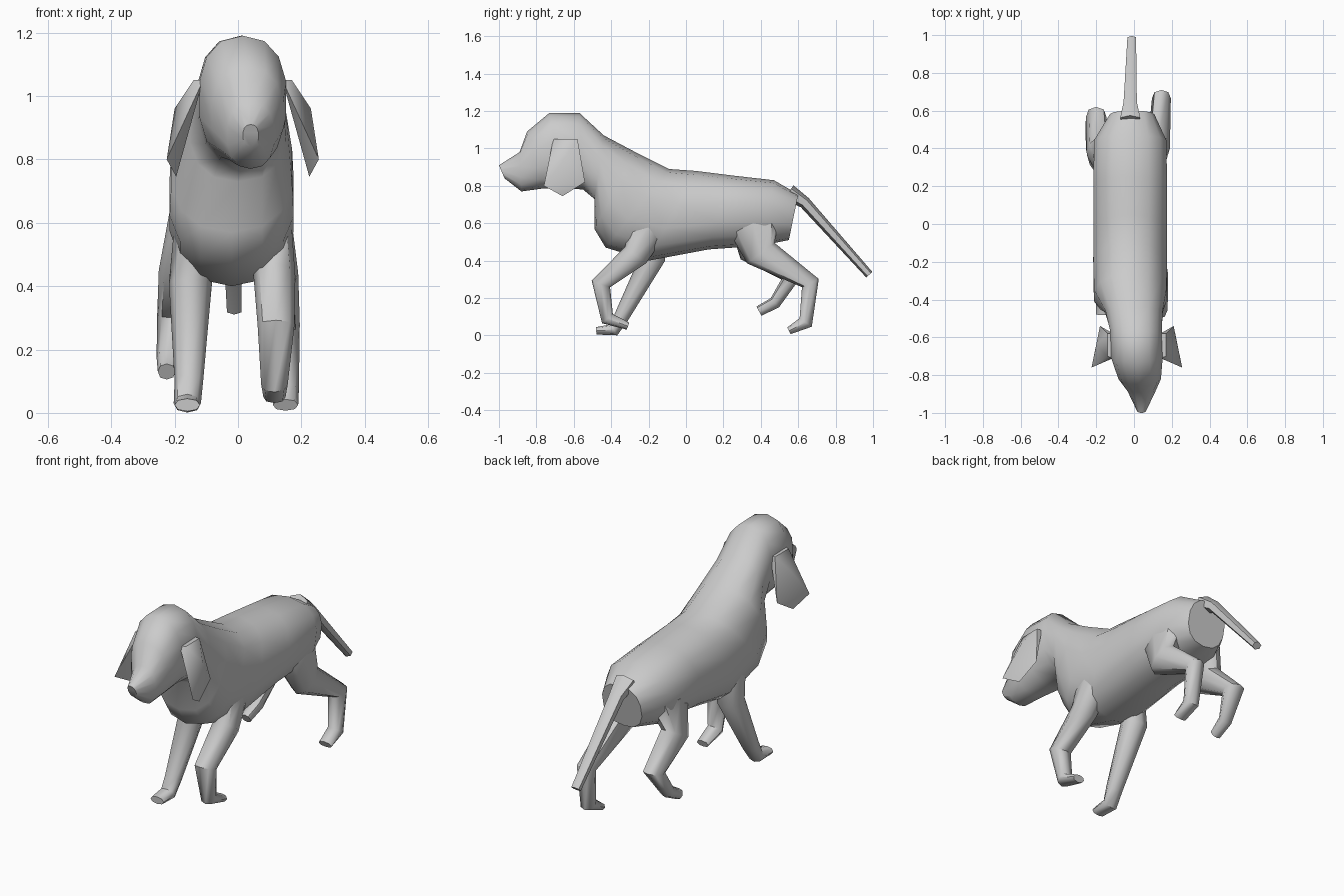
import bpy, bmesh, math
from mathutils import Vector


def finish(name, bm):
    bmesh.ops.recalc_face_normals(bm, faces=bm.faces)
    me = bpy.data.meshes.new(name)
    bm.to_mesh(me)
    bm.free()
    ob = bpy.data.objects.new(name, me)
    bpy.context.collection.objects.link(ob)
    bpy.ops.object.select_all(action='DESELECT')
    ob.select_set(True)
    bpy.context.view_layer.objects.active = ob
    bpy.ops.object.shade_smooth_by_angle(angle=math.radians(50))
    return ob


def soft(v, p):
    return math.copysign(abs(v) ** p, v)


def loft(name, rings, sides, power=1.0):
    """Skin rings given as (top_y, top_z, bottom_y, bottom_z, centre_x, half_width)."""
    bm = bmesh.new()
    loops = []
    for ty, tz, by, bz, cx, hw in rings:
        mid = Vector((cx, (ty + by) / 2, (tz + bz) / 2))
        up = Vector((0, (ty - by) / 2, (tz - bz) / 2))
        loop = []
        for i in range(sides):
            a = 2 * math.pi * i / sides
            p = mid + up * soft(math.cos(a), power)
            p.x += hw * soft(math.sin(a), power)
            loop.append(bm.verts.new(p))
        loops.append(loop)
    for a, b in zip(loops, loops[1:]):
        for i in range(sides):
            j = (i + 1) % sides
            bm.faces.new((a[i], a[j], b[j], b[i]))
    bm.faces.new(loops[0])
    bm.faces.new(loops[-1])
    return finish(name, bm)


def limb(name, path, sides=8):
    """Tube through points (x, y, z, half_width, half_depth), mitred at the bends."""
    rings = []
    pts = [Vector((p[1], p[2])) for p in path]
    for i, (x, y, z, hw, hd) in enumerate(path):
        d0 = (pts[i] - pts[i - 1]).normalized() if i else None
        d1 = (pts[i + 1] - pts[i]).normalized() if i < len(pts) - 1 else None
        d0, d1 = d0 or d1, d1 or d0
        t = (d0 + d1).normalized()
        n = Vector((-t.y, t.x)) * hd / max(t.dot(d0), 0.8)
        rings.append((y + n.x, z + n.y, y - n.x, z - n.y, x, hw))
    return loft(name, rings, sides, 0.9)


# Head, neck and trunk as one skin
loft("body", [
    (-1.00, 0.91, -0.97, 0.84, 0.04, 0.025),
    (-0.89, 0.98, -0.88, 0.77, 0.04, 0.075),
    (-0.85, 1.09, -0.77, 0.785, 0.03, 0.115),
    (-0.73, 1.19, -0.66, 0.79, 0.015, 0.14),
    (-0.57, 1.19, -0.55, 0.78, 0.01, 0.14),
    (-0.44, 1.07, -0.49, 0.73, 0.00, 0.155),
    (-0.27, 0.98, -0.49, 0.57, -0.02, 0.195),
    (-0.09, 0.89, -0.43, 0.47, -0.02, 0.20),
    (0.05, 0.88, -0.20, 0.40, -0.02, 0.20),
    (0.25, 0.855, 0.12, 0.46, -0.02, 0.20),
    (0.47, 0.83, 0.40, 0.48, -0.02, 0.195),
    (0.60, 0.755, 0.55, 0.51, -0.01, 0.12),
], 14, 0.85)

# Straight front leg standing on the ground
limb("front_leg_left", [
    (-0.13, -0.20, 0.60, 0.07, 0.09),
    (-0.15, -0.18, 0.41, 0.068, 0.065),
    (-0.155, -0.345, 0.10, 0.045, 0.04),
    (-0.16, -0.385, 0.03, 0.043, 0.03),
    (-0.16, -0.48, 0.025, 0.04, 0.02),
])

# Bent front leg with the paw curled back
limb("front_leg_right", [
    (0.10, -0.20, 0.58, 0.07, 0.10),
    (0.115, -0.27, 0.43, 0.066, 0.07),
    (0.12, -0.455, 0.275, 0.058, 0.045),
    (0.115, -0.42, 0.09, 0.042, 0.033),
    (0.115, -0.31, 0.05, 0.035, 0.02),
])

# Rear leg stretched back
limb("rear_leg_right", [
    (0.09, 0.36, 0.60, 0.08, 0.14),
    (0.13, 0.40, 0.44, 0.06, 0.085),
    (0.145, 0.665, 0.28, 0.05, 0.042),
    (0.15, 0.64, 0.07, 0.042, 0.035),
    (0.15, 0.55, 0.025, 0.04, 0.02),
])

# Lifted rear leg
limb("rear_leg_left", [
    (-0.13, 0.36, 0.64, 0.085, 0.14),
    (-0.19, 0.37, 0.45, 0.06, 0.08),
    (-0.20, 0.565, 0.31, 0.055, 0.045),
    (-0.22, 0.475, 0.175, 0.037, 0.032),
    (-0.225, 0.39, 0.13, 0.028, 0.028),
])

# Tail
limb("tail", [
    (-0.02, 0.55, 0.765, 0.06, 0.045),
    (-0.02, 0.635, 0.71, 0.04, 0.032),
    (-0.012, 0.98, 0.325, 0.026, 0.022),
], 6)

# Drooping ears: shallow hulls hanging off the head
ear = [(0.14, -0.71, 1.05), (0.14, -0.58, 1.05), (0.17, -0.70, 1.05), (0.17, -0.58, 1.05),
       (0.21, -0.54, 0.82), (0.225, -0.66, 0.745), (0.255, -0.76, 0.80), (0.23, -0.64, 0.96)]
for name, side, shift in (("ear_right", 1, 0), ("ear_left", -1, 0.03)):
    bm = bmesh.new()
    for x, y, z in ear:
        bm.verts.new((side * x + shift, y, z))
    bmesh.ops.convex_hull(bm, input=bm.verts)
    finish(name, bm)
